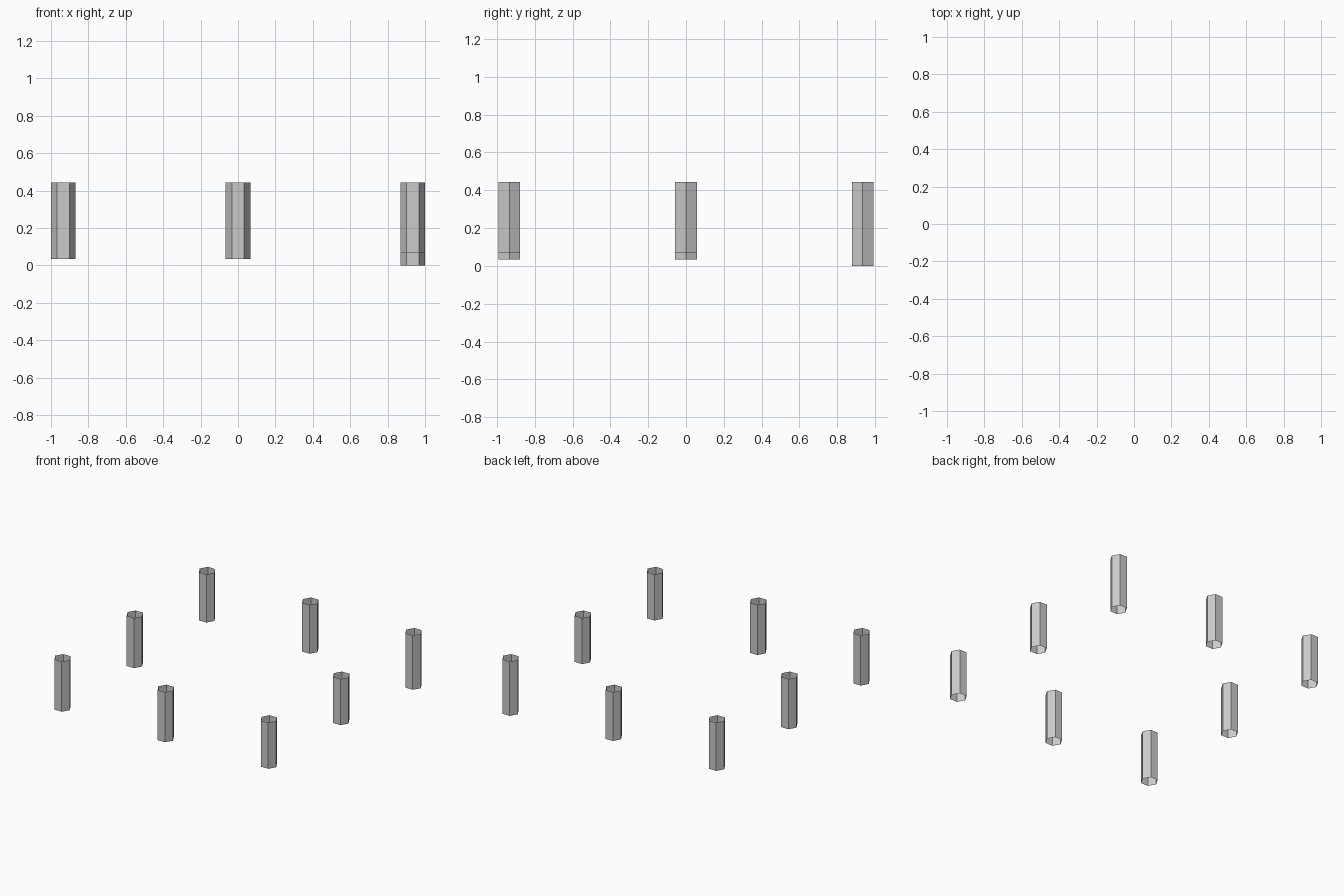
import bpy
import math

if "Cube" in bpy.data.objects:
    bpy.data.objects.remove(bpy.data.objects["Cube"])

RADIUS = 0.066   # corner radius of the hexagonal tube
SPACING = 0.934  # distance between post centres
TOP = 0.444


def hex_tube(name, x, y, bottom):
    """Six-sided tube, open at both ends, corners along x."""
    n = 6
    ring = [(x + RADIUS * math.cos(math.tau * i / n),
             y + RADIUS * math.sin(math.tau * i / n)) for i in range(n)]
    verts = [(px, py, z) for z in (bottom, TOP) for px, py in ring]
    faces = [(i, (i + 1) % n, n + (i + 1) % n, n + i) for i in range(n)]
    mesh = bpy.data.meshes.new(name)
    mesh.from_pydata(verts, [], faces)
    mesh.update()
    obj = bpy.data.objects.new(name, mesh)
    bpy.context.collection.objects.link(obj)
    return obj


# Posts around the square: level tops, uneven feet (column, row, foot height)
posts = {
    "front_left_post": (-1, -1, 0.034),
    "front_post": (0, -1, 0.034),
    "front_right_post": (1, -1, 0.067),
    "left_post": (-1, 0, 0.034),
    "right_post": (1, 0, 0.067),
    "back_left_post": (-1, 1, 0.05),
    "back_post": (0, 1, 0.045),
    "back_right_post": (1, 1, 0.0),
}
for name, (col, row, foot) in posts.items():
    hex_tube(name, col * SPACING, row * SPACING, foot)
